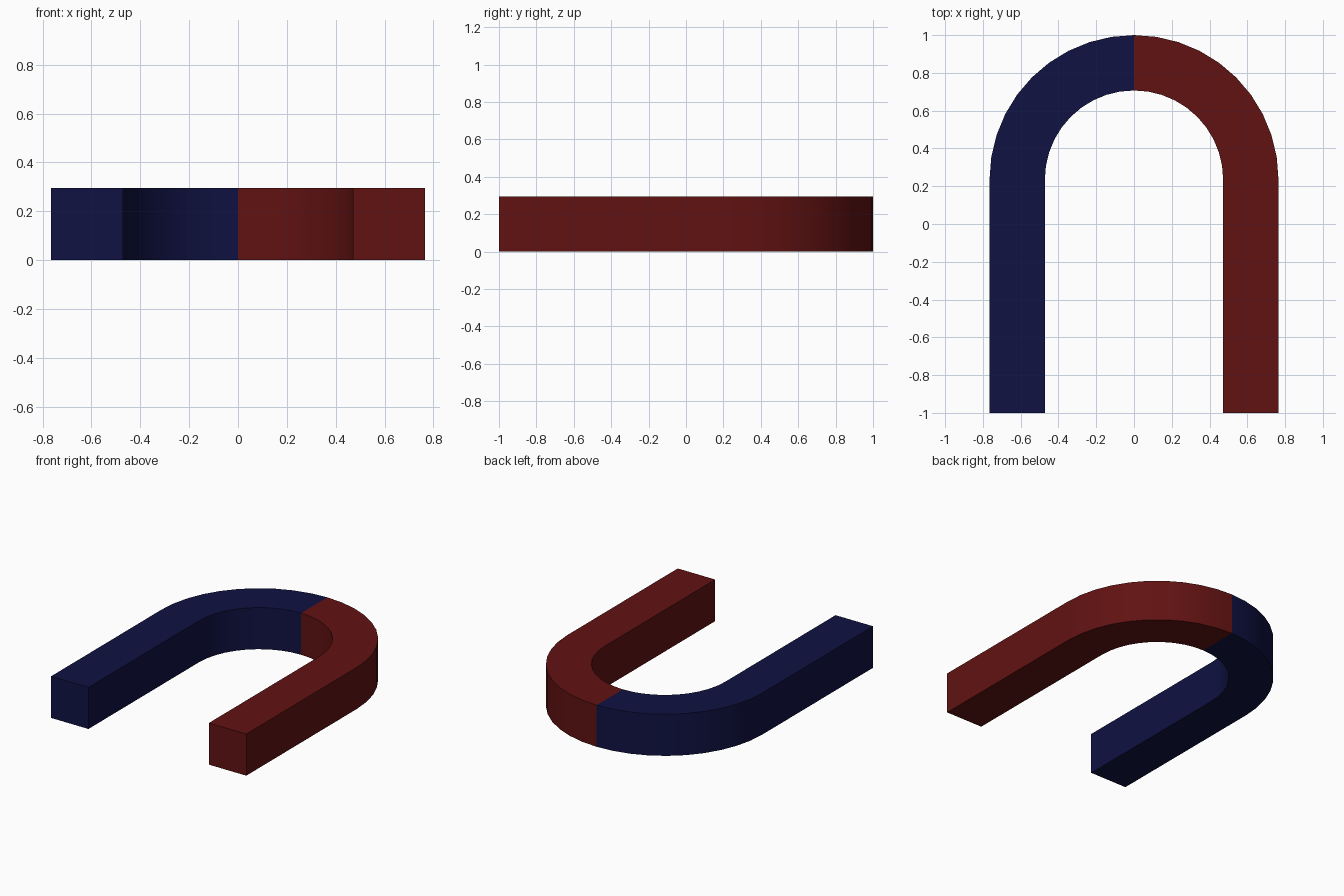
import bpy, bmesh, math

if "Cube" in bpy.data.objects:
    bpy.data.objects.remove(bpy.data.objects["Cube"])

R_OUT, R_IN = 0.765, 0.472   # bend radii
HEIGHT = 0.295
BEND_Y = 0.235               # centre of the bend
LEG_END = -1.0
STEPS = 10                   # facets per quarter bend


def material(name, rgb):
    m = bpy.data.materials.new(name)
    m.diffuse_color = (*rgb, 1)
    m.use_nodes = True
    m.node_tree.nodes["Principled BSDF"].inputs["Base Color"].default_value = m.diffuse_color
    return m


def magnet_half(name, side, mat):
    """Sweep a square section from the leg tip round to the middle of the bend."""
    bm = bmesh.new()
    # path stations: inner and outer points in plan
    stations = [((R_IN, LEG_END), (R_OUT, LEG_END))]
    for i in range(STEPS + 1):
        a = math.pi / 2 * i / STEPS
        c, s = math.cos(a), math.sin(a)
        stations.append(((R_IN * c, BEND_Y + R_IN * s),
                         (R_OUT * c, BEND_Y + R_OUT * s)))
    rings = []
    for p, q in stations:
        section = [(*p, 0), (*q, 0), (*q, HEIGHT), (*p, HEIGHT)]
        rings.append([bm.verts.new((side * x, y, z)) for x, y, z in section])
    bm.faces.new(rings[0])   # pole face; the joint in the middle stays open
    for a, b in zip(rings, rings[1:]):
        for k in range(4):
            n = (k + 1) % 4
            bm.faces.new((a[k], b[k], b[n], a[n]))
    if side < 0:
        bmesh.ops.reverse_faces(bm, faces=bm.faces[:])
    me = bpy.data.meshes.new(name)
    bm.to_mesh(me)
    bm.free()
    me.materials.append(mat)
    ob = bpy.data.objects.new(name, me)
    bpy.context.collection.objects.link(ob)
    bpy.ops.object.select_all(action='DESELECT')
    ob.select_set(True)
    bpy.context.view_layer.objects.active = ob
    bpy.ops.object.shade_smooth_by_angle(angle=math.radians(30))


# red pole on the right, blue pole on the left
magnet_half("red_pole", 1, material("dark red", (0.12, 0.006, 0.006)))
magnet_half("blue_pole", -1, material("navy blue", (0.005, 0.006, 0.056)))
